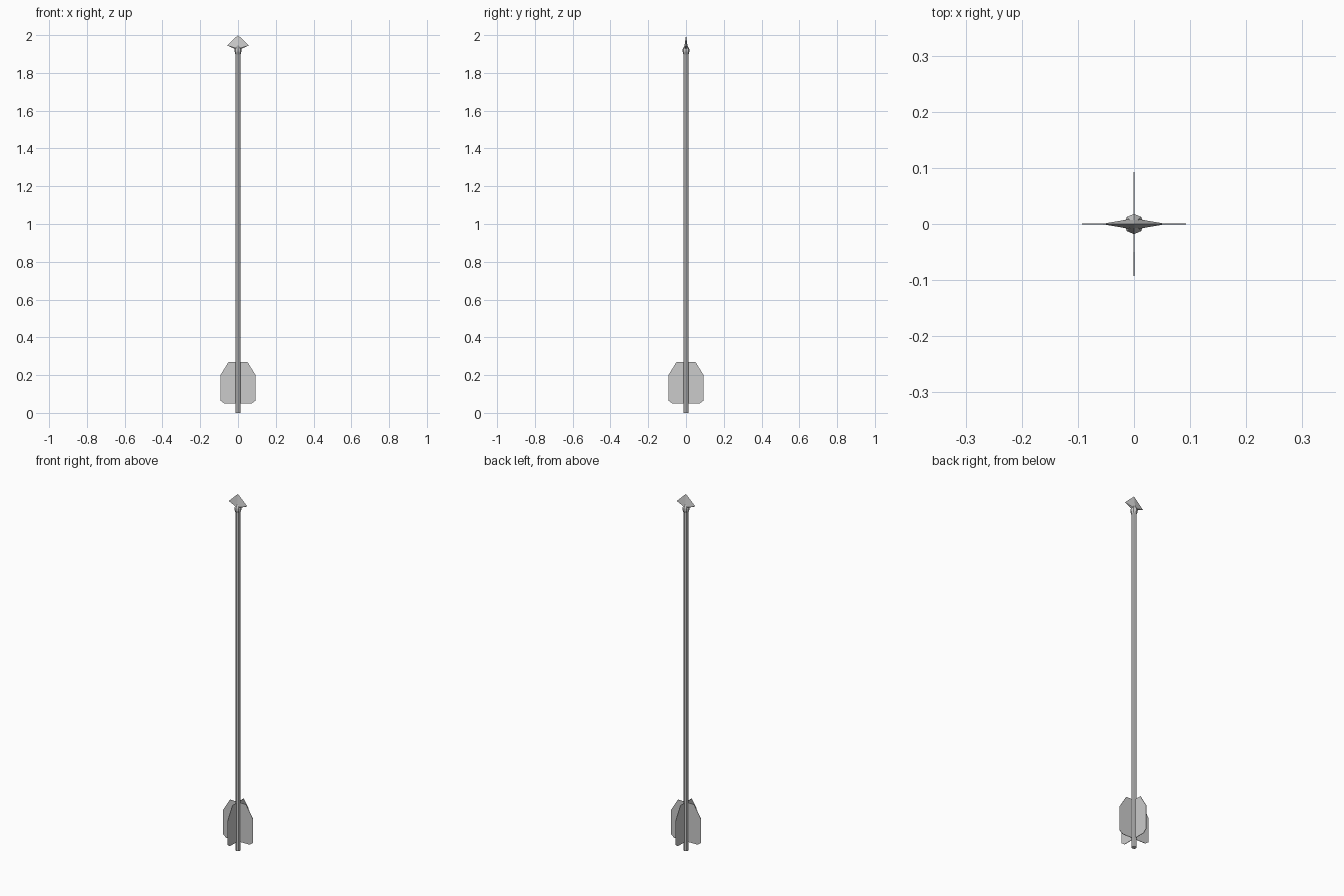
import bpy, bmesh, math

if "Cube" in bpy.data.objects:
    bpy.data.objects.remove(bpy.data.objects["Cube"])


def make_object(name, bm):
    bmesh.ops.recalc_face_normals(bm, faces=bm.faces)
    mesh = bpy.data.meshes.new(name)
    bm.to_mesh(mesh)
    bm.free()
    obj = bpy.data.objects.new(name, mesh)
    bpy.context.collection.objects.link(obj)
    return obj


def lathe(name, profile, sides=8):
    """Stack rings of (radius, z) and cap both ends."""
    bm = bmesh.new()
    rings = []
    for r, z in profile:
        angles = [2 * math.pi * i / sides for i in range(sides)]
        rings.append([bm.verts.new((r * math.cos(a), r * math.sin(a), z)) for a in angles])
    for low, high in zip(rings, rings[1:]):
        for i in range(sides):
            j = (i + 1) % sides
            bm.faces.new((low[i], low[j], high[j], high[i]))
    bm.faces.new(rings[0])
    bm.faces.new(rings[-1])
    return make_object(name, bm)


# Shaft and the socket that holds the head
lathe("shaft", [(0.0135, 0.0), (0.0135, 1.91)])
lathe("head_socket", [(0.0135, 1.898), (0.018, 1.912), (0.018, 1.925), (0.006, 1.95)])

# Broad arrowhead: sharp outline with a raised spine on both faces
bm = bmesh.new()
outline = [(0, 2.0), (0.058, 1.945), (0.014, 1.926), (-0.014, 1.926), (-0.058, 1.945)]
edge = [bm.verts.new((x, 0, z)) for x, z in outline]
for side in (-1, 1):
    spine = bm.verts.new((0, 0.01 * side, 1.928))
    for i in range(len(edge)):
        bm.faces.new((edge[i], edge[(i + 1) % len(edge)], spine))
make_object("arrowhead", bm)

# Four thin fletching vanes
VANE = [(0.008, 0.05), (0.073, 0.05), (0.093, 0.065), (0.093, 0.20), (0.05, 0.27), (0.008, 0.27)]
THICK = 0.0025
for k in range(4):
    bm = bmesh.new()
    face = bm.faces.new([bm.verts.new((x, -THICK / 2, z)) for x, z in VANE])
    ext = bmesh.ops.extrude_face_region(bm, geom=[face], use_keep_orig=True)
    moved = [v for v in ext["geom"] if isinstance(v, bmesh.types.BMVert)]
    bmesh.ops.translate(bm, verts=moved, vec=(0, THICK, 0))
    vane = make_object(f"fletching_{k + 1}", bm)
    vane.rotation_euler.z = k * math.pi / 2
